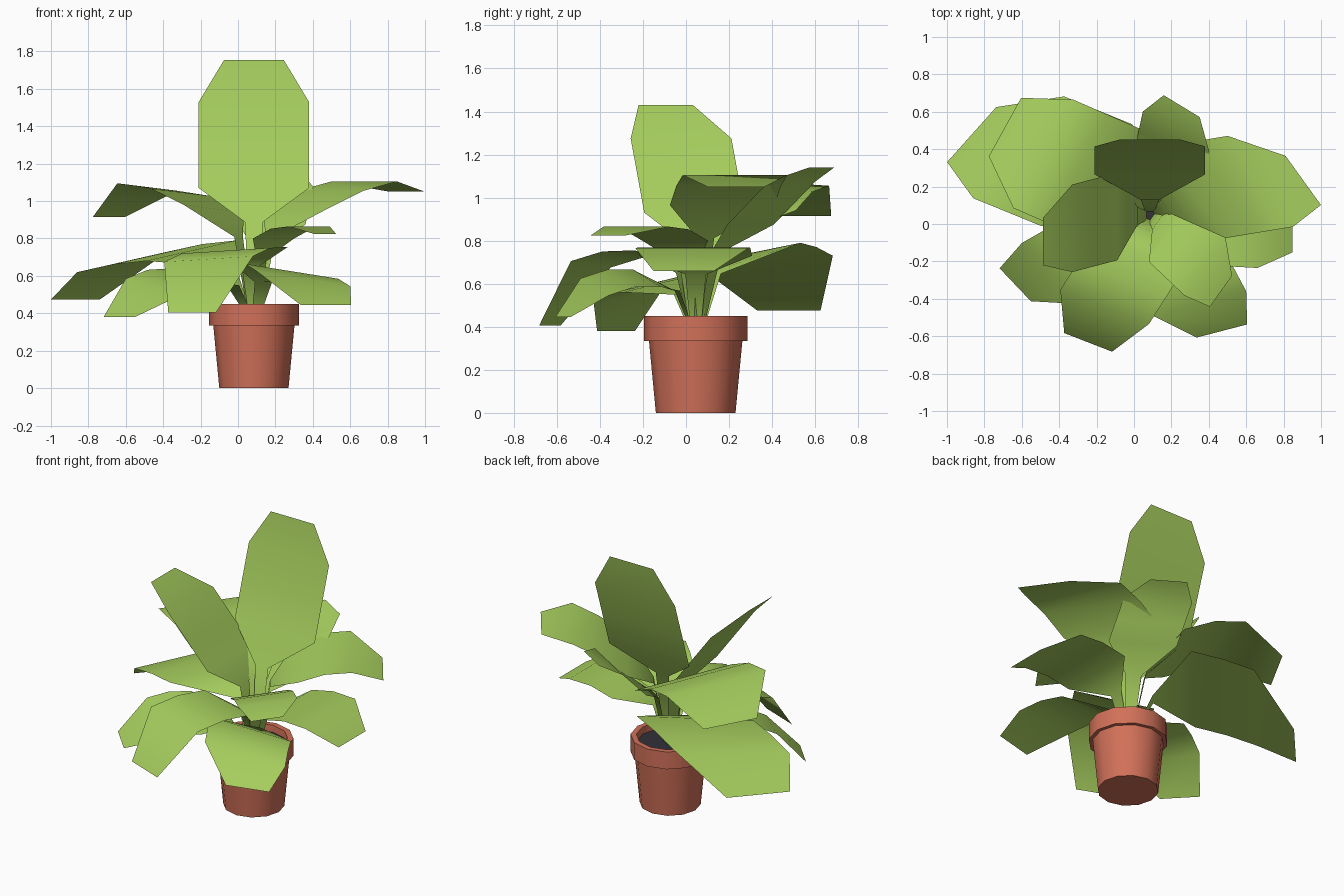
import bpy, bmesh, math
from mathutils import Vector

if "Cube" in bpy.data.objects:
    bpy.data.objects.remove(bpy.data.objects["Cube"])

POT = Vector((0.085, 0.045, 0.0))


def material(name, rgb):
    m = bpy.data.materials.new(name)
    m.diffuse_color = (*rgb, 1.0)
    m.use_nodes = True
    m.node_tree.nodes["Principled BSDF"].inputs["Base Color"].default_value = m.diffuse_color
    return m


GREEN = material("leaf green", (0.38, 0.61, 0.11))
CLAY = material("terracotta", (0.64, 0.165, 0.10))
SOIL = material("dark soil", (0.033, 0.030, 0.042))


def finish(name, bm, mat, angle):
    me = bpy.data.meshes.new(name)
    bm.to_mesh(me)
    bm.free()
    me.materials.append(mat)
    for p in me.polygons:
        p.use_smooth = True
    me.set_sharp_from_angle(angle=math.radians(angle))
    ob = bpy.data.objects.new(name, me)
    bpy.context.collection.objects.link(ob)
    return ob


def lathe(name, profile, mat, sides=12, cap_first=False, cap_last=False):
    bm = bmesh.new()
    rings = []
    for r, z in profile:
        rings.append([bm.verts.new(POT + Vector((r * math.cos(2 * math.pi * i / sides),
                                                 r * math.sin(2 * math.pi * i / sides), z)))
                      for i in range(sides)])
    for a, b in zip(rings, rings[1:]):
        for i in range(sides):
            j = (i + 1) % sides
            bm.faces.new((a[i], a[j], b[j], b[i]))
    if cap_first:
        bm.faces.new(rings[0][::-1])
    if cap_last:
        bm.faces.new(rings[-1])
    return finish(name, bm, mat, 35)


# Flower pot with rim, and the soil inside it
lathe("pot", [(0.185, 0), (0.217, 0.335), (0.24, 0.335), (0.24, 0.45),
              (0.205, 0.45), (0.20, 0.38)], CLAY, cap_first=True)
lathe("soil", [(0.203, 0.405)], SOIL, cap_last=True)


def leaf(name, half, tip, outer, inner, bump=0.02):
    """Strip leaf: half = half-width vector; tip, outer, inner = centre points."""
    half, tip, outer, inner = map(Vector, (half, tip, outer, inner))
    flat = Vector((half.x, half.y, 0))
    side = flat.normalized()
    middle = (outer + inner) / 2 + Vector((0, 0, bump))
    reach = inner - POT
    neck = POT + Vector((reach.x * 0.38, reach.y * 0.38, 0.42 + (inner.z - 0.42) * 0.72))
    base = POT + Vector((reach.x * 0.1, reach.y * 0.1, 0.40))
    rows = [(base, side * 0.025), (neck, side * 0.048), (inner, half),
            (middle, half), (outer, half), (tip, flat * 0.54)]
    bm = bmesh.new()
    pairs = [(bm.verts.new(c - h), bm.verts.new(c + h)) for c, h in rows]
    for a, b in zip(pairs, pairs[1:]):
        bm.faces.new((a[0], a[1], b[1], b[0]))
    bm.normal_update()
    # upper side faces up
    if sum(f.normal.z * f.calc_area() for f in bm.faces) < 0:
        bmesh.ops.reverse_faces(bm, faces=bm.faces[:])
    finish(name, bm, GREEN, 50)


# Upright leaves
leaf("leaf_back_tall", (0.295, 0, 0), (0.085, 0.452, 1.755),
     (0.085, 0.415, 1.53), (0.085, 0.265, 1.07), 0)
leaf("leaf_left_upright", (0, 0.234, 0), (-0.487, -0.094, 1.43),
     (-0.33, -0.023, 1.275), (-0.09, 0.04, 0.93), 0)
leaf("leaf_back_small", (0.178, -0.108, 0), (0.255, 0.63, 1.14),
     (0.225, 0.493, 1.075), (0.183, 0.30, 0.875), 0)

# Middle spreading leaves
leaf("leaf_right_upper", (-0.175, 0.243, 0), (0.905, 0.233, 1.05),
     (0.675, 0.228, 1.105), (0.315, 0.168, 0.965))
leaf("leaf_left_upper", (0.16, 0.29, -0.02), (-0.69, 0.518, 0.915),
     (-0.485, 0.375, 1.075), (-0.13, 0.22, 0.96), 0.03)
leaf("leaf_front_small", (0.11, 0.153, 0), (0.465, -0.36, 0.825),
     (0.38, -0.23, 0.865), (0.19, -0.05, 0.80))

# Low drooping leaves
leaf("leaf_left_low", (0.243, 0.272, 0.055), (-0.868, 0.478, 0.475),
     (-0.617, 0.41, 0.675), (-0.25, 0.26, 0.735), 0.01)
leaf("leaf_front_left_low", (0.155, -0.163, -0.04), (-0.635, -0.325, 0.38),
     (-0.445, -0.265, 0.545), (-0.21, -0.13, 0.60))
leaf("leaf_front_low", (0.237, -0.092, 0.015), (-0.245, -0.633, 0.405),
     (-0.157, -0.443, 0.69), (0.03, -0.15, 0.74))
leaf("leaf_front_right_low", (0.25, 0.065, -0.04), (0.47, -0.572, 0.445),
     (0.35, -0.425, 0.585), (0.22, -0.18, 0.625))
leaf("leaf_right_low", (0, 0.262, 0), (0.848, -0.01, 0.66),
     (0.66, 0.027, 0.765), (0.33, 0.045, 0.73))
